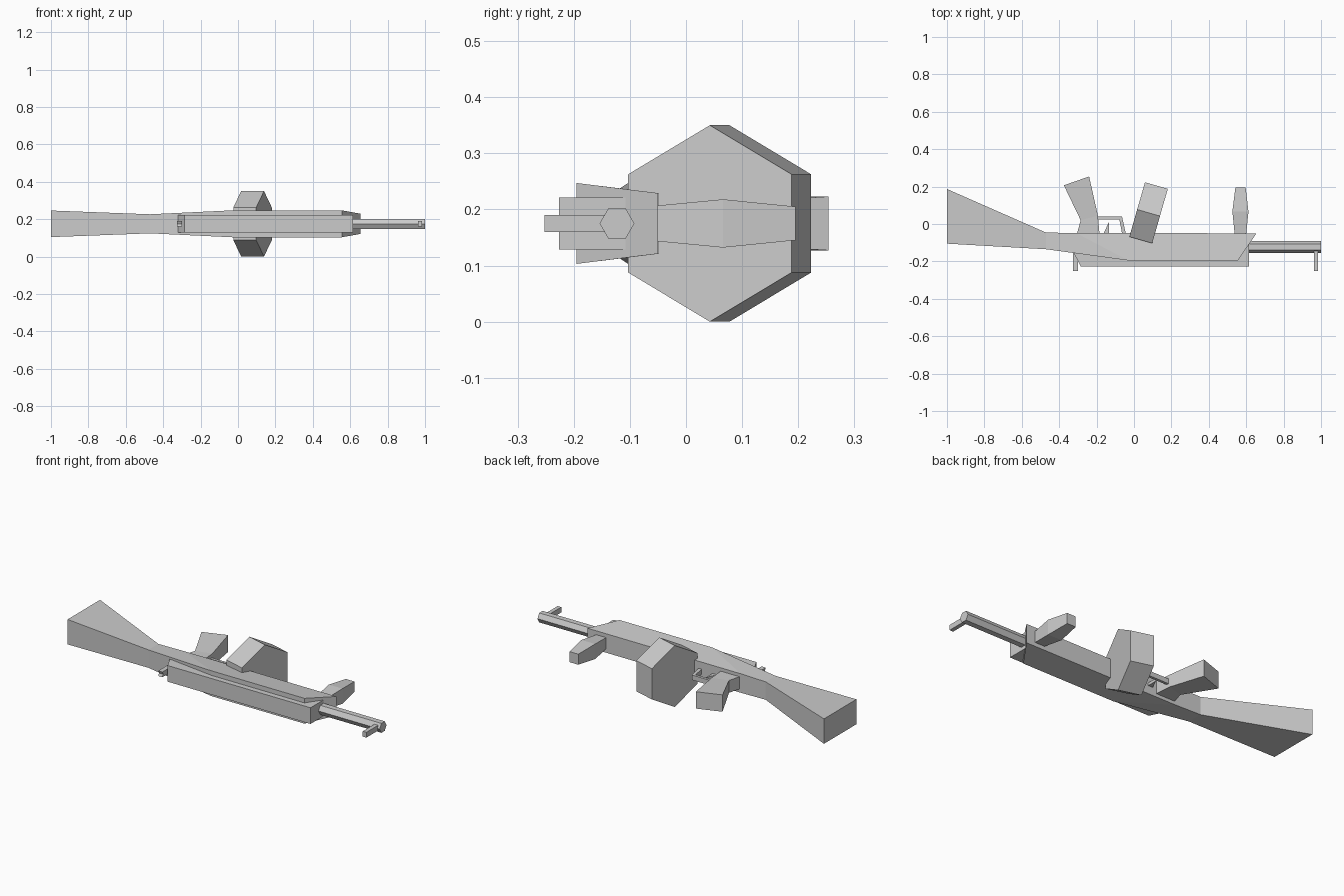
import bpy, bmesh, math
from mathutils import Vector, Matrix

if "Cube" in bpy.data.objects:
    bpy.data.objects.remove(bpy.data.objects["Cube"])

ZC = 0.175  # the model lies on its side, symmetric about this height


def loft(name, rings):
    """Skin a list of equal-sized point rings and cap both ends."""
    bm = bmesh.new()
    vs = [[bm.verts.new(p) for p in r] for r in rings]
    n = len(vs[0])
    for a, b in zip(vs, vs[1:]):
        for i in range(n):
            j = (i + 1) % n
            bm.faces.new((a[i], a[j], b[j], b[i]))
    bm.faces.new(vs[0])
    bm.faces.new(vs[-1])
    bmesh.ops.recalc_face_normals(bm, faces=bm.faces)
    me = bpy.data.meshes.new(name)
    bm.to_mesh(me)
    bm.free()
    ob = bpy.data.objects.new(name, me)
    bpy.context.collection.objects.link(ob)
    return ob


def beam(name, stations):
    """Four-sided loft; a station is two (x, y, half_width) ends."""
    return loft(name, [[(x1, y1, ZC - h1), (x1, y1, ZC + h1),
                        (x2, y2, ZC + h2), (x2, y2, ZC - h2)]
                       for (x1, y1, h1), (x2, y2, h2) in stations])


def plate(name, profile, h):
    """Flat xy profile extruded symmetrically in z."""
    return loft(name, [[(x, y, ZC + s * h) for x, y in profile] for s in (-1, 1)])


def hexagon(name, center, radius, depth, turn=0.0, start=0.0):
    """Hexagonal prism along x, turned about z."""
    m = Matrix.Translation(center) @ Matrix.Rotation(turn, 4, 'Z')
    ang = [start + i * math.pi / 3 for i in range(6)]
    return loft(name, [[m @ Vector((s * depth / 2, radius * math.cos(a),
                                    radius * math.sin(a))) for a in ang]
                       for s in (-1, 1)])


# Stock and lower body in one tapering piece
beam("stock_body", [((-1, -.105, .071), (-1, .187, .071)),
                    ((-.47, -.135, .051), (-.47, -.046, .051)),
                    ((-.03, -.195, .072), (-.31, -.048, .054)),
                    ((.555, -.195, .072), (.655, -.05, .054))])

# Upper receiver
plate("receiver", [(-.322, -.155), (-.285, -.226), (.615, -.226),
                   (.615, -.09), (-.2, -.09), (-.28, -.14)], .046)

# Barrel and sights
hexagon("barrel", (.795, -.123, ZC), .031, .41)
plate("front_sight", [(.962, -.14), (.962, -.252), (.985, -.252), (.985, -.14)], .015)
rear = [(-.14, -.015), (-.252, -.015), (-.245, 0), (-.252, .015), (-.14, .015)]
loft("rear_sight", [[(x, y, ZC + z) for y, z in rear] for x in (-.326, -.3)])

# Pistol grip and foregrip
beam("rear_grip", [((-.31, -.07, .035), (-.183, -.07, .035)),
                   ((-.285, .02, .035), (-.193, .045, .035)),
                   ((-.375, .207, .048), (-.24, .254, .048))])
beam("foregrip", [((.54, -.07, .03), (.598, -.07, .03)),
                  ((.526, .066, .043), (.612, .066, .043)),
                  ((.542, .195, .03), (.597, .195, .03))])

# Trigger guard and trigger
plate("trigger_guard", [(-.2, .024), (-.078, .024), (-.063, -.055),
                        (-.043, -.055), (-.064, .039), (-.2, .039)], .014)
plate("trigger", [(-.165, -.055), (-.133, .012), (-.133, -.055)], .008)

# Drum magazine, tilted
hexagon("drum_magazine", (.078, .06, ZC), .175, .127,
        turn=math.radians(-16), start=math.pi / 2)
